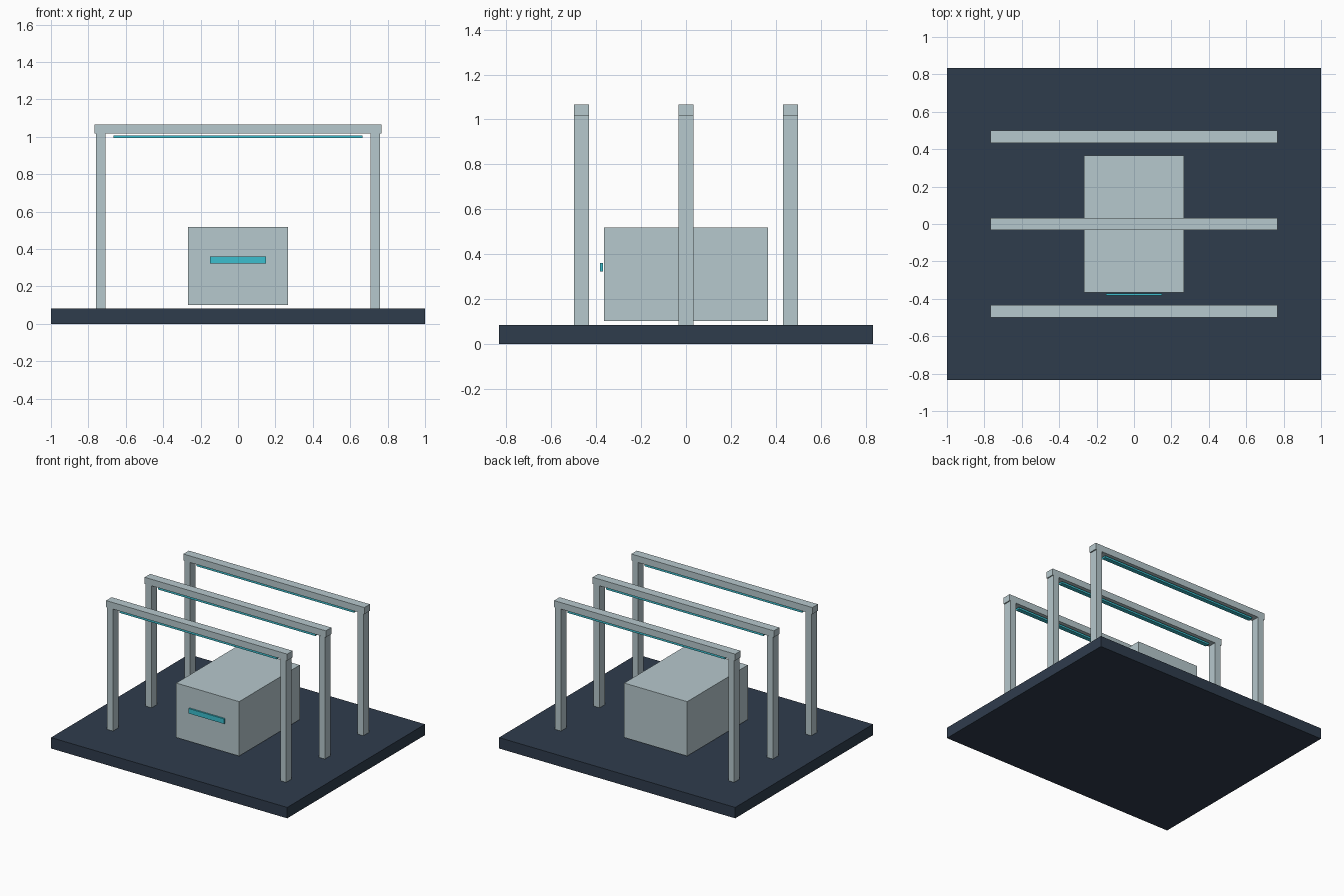
import bpy

if "Cube" in bpy.data.objects:
    bpy.data.objects.remove(bpy.data.objects["Cube"])


def material(name, rgb):
    m = bpy.data.materials.new(name)
    m.diffuse_color = (*rgb, 1)
    m.use_nodes = True
    m.node_tree.nodes["Principled BSDF"].inputs["Base Color"].default_value = m.diffuse_color
    return m


NAVY = material("navy", (0.028, 0.045, 0.073))
METAL = material("pale_metal", (0.47, 0.58, 0.61))
CYAN = material("cyan_glow", (0.045, 0.52, 0.62))


def box(name, center, size, mat):
    bpy.ops.mesh.primitive_cube_add(size=1, location=center)
    o = bpy.context.object
    o.name = name
    o.scale = size
    bpy.ops.object.transform_apply(location=False, rotation=False, scale=True)
    o.data.materials.append(mat)
    return o


# floor slab
box("base", (0, 0, 0.0417), (2, 1.6667, 0.0833), NAVY)

# central cabinet, just clear of the floor, with a glowing bar on its front
box("cabinet", (0, 0, 0.31), (0.533, 0.733, 0.4167), METAL)
box("front_light_bar", (0, -0.377, 0.342), (0.3, 0.0125, 0.038), CYAN)

# three gantry frames, each with a light strip hung under the beam
for label, y in (("front", -0.4667), ("middle", 0), ("back", 0.4667)):
    for side, sx in (("left", -1), ("right", 1)):
        box(f"{label}_{side}_post", (sx * 0.7333, y, 0.55), (0.05, 0.0667, 0.9333), METAL)
    box(f"{label}_beam", (0, y, 1.0417), (1.5333, 0.0667, 0.05), METAL)
    box(f"{label}_light_strip", (0, y, 1.001), (1.3333, 0.033, 0.0145), CYAN)
